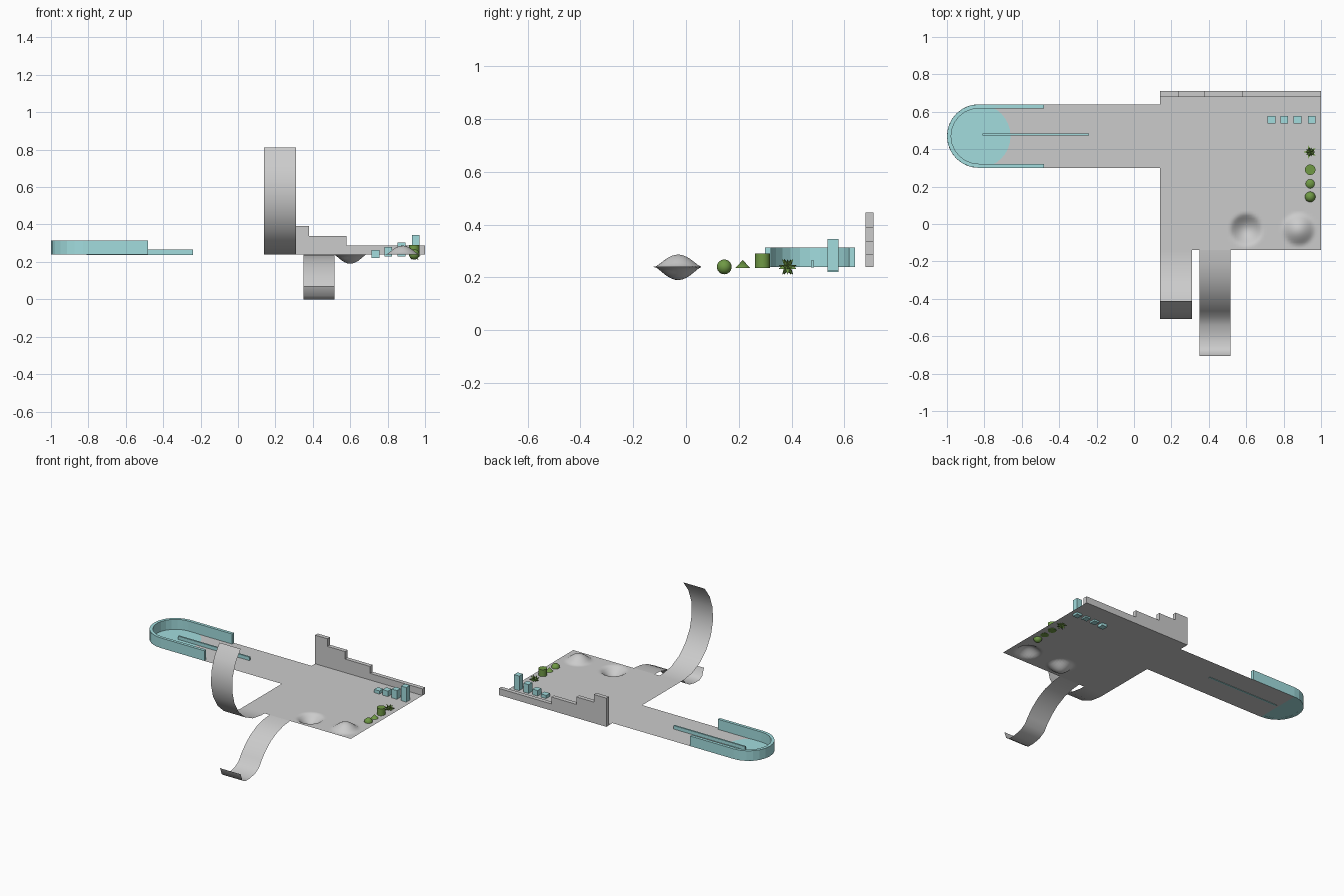
import bpy, bmesh, math
from mathutils import Vector

if "Cube" in bpy.data.objects:
    bpy.data.objects.remove(bpy.data.objects["Cube"])

FLOOR = 0.24


def material(name, color):
    m = bpy.data.materials.new(name)
    m.diffuse_color = color
    m.use_nodes = True
    m.node_tree.nodes["Principled BSDF"].inputs["Base Color"].default_value = m.diffuse_color
    return m


TEAL = material("teal", (0.36, 0.72, 0.73, 1))
GREEN = material("green", (0.16, 0.32, 0.06, 1))


def finish(name, bm, mat=None, smooth=None):
    me = bpy.data.meshes.new(name)
    bm.to_mesh(me)
    bm.free()
    ob = bpy.data.objects.new(name, me)
    bpy.context.collection.objects.link(ob)
    if mat:
        me.materials.append(mat)
    if smooth:
        bpy.context.view_layer.objects.active = ob
        ob.select_set(True)
        bpy.ops.object.shade_smooth_by_angle(angle=math.radians(smooth))
        ob.select_set(False)
    return ob


def box(name, x0, x1, y0, y1, z0, z1, mat=None):
    bm = bmesh.new()
    bmesh.ops.create_cube(bm, size=1)
    for v in bm.verts:
        v.co = ((x0 + x1) / 2 + v.co.x * (x1 - x0),
                (y0 + y1) / 2 + v.co.y * (y1 - y0),
                (z0 + z1) / 2 + v.co.z * (z1 - z0))
    return finish(name, bm, mat)


def prism(name, pts, extrude, mat=None):
    """Solid made by extruding a closed outline."""
    bm = bmesh.new()
    f = bm.faces.new([bm.verts.new(p) for p in pts])
    r = bmesh.ops.extrude_face_region(bm, geom=[f])
    for v in r["geom"]:
        if isinstance(v, bmesh.types.BMVert):
            v.co += Vector(extrude)
    bmesh.ops.recalc_face_normals(bm, faces=bm.faces)
    return finish(name, bm, mat)


def ribbon(name, x0, x1, profile):
    """Single-sided strip following a (y, z) profile."""
    bm = bmesh.new()
    rows = [(bm.verts.new((x0, y, z)), bm.verts.new((x1, y, z))) for y, z in profile]
    for (a, b), (c, d) in zip(rows, rows[1:]):
        bm.faces.new((a, c, d, b))
    return finish(name, bm, None, 50)


# main floor with a pit and a hill pushed into the grid
bm = bmesh.new()
bmesh.ops.create_grid(bm, x_segments=60, y_segments=60, size=0.5)
for v in bm.verts:
    x, y, z = 0.57 + v.co.x * 0.86, 0.285 + v.co.y * 0.85, FLOOR
    for cx, h in ((0.60, -0.05), (0.88, 0.047)):
        t = math.hypot(x - cx, y + 0.03) / 0.088
        if t < 1:
            z += h * (1 - t * t) ** 1.4
    v.co = (x, y, z)
finish("main_floor", bm, None, 60)

# long arm of the floor
bm = bmesh.new()
bm.faces.new([bm.verts.new(p) for p in ((-0.83, 0.30, FLOOR), (0.14, 0.30, FLOOR),
                                        (0.14, 0.64, FLOOR), (-0.83, 0.64, FLOOR))])
finish("arm_floor", bm)

# upward ramp curling back over itself
R = 0.334
curl = [(-0.14, FLOOR)]
for i in range(9):
    a = math.radians(135 * i / 8)
    curl.append((-0.176 - R * math.sin(a), FLOOR + R * (1 - math.cos(a))))
ribbon("curl_ramp", 0.14, 0.31, curl)

# downward ramp with an upturned lip
ribbon("down_ramp", 0.35, 0.515,
       [(-0.14, 0.24), (-0.215, 0.233), (-0.29, 0.212), (-0.36, 0.177), (-0.42, 0.13),
        (-0.465, 0.08), (-0.495, 0.038), (-0.54, 0.012), (-0.60, 0.0), (-0.655, 0.0),
        (-0.685, 0.018), (-0.705, 0.07)])

# stepped back wall
steps = [(0.14, 0.24), (1, 0.24), (1, 0.288), (0.58, 0.288), (0.58, 0.338), (0.38, 0.338),
         (0.38, 0.392), (0.24, 0.392), (0.24, 0.447), (0.14, 0.447)]
prism("stepped_wall", [(x, 0.68, z) for x, z in steps], (0, 0.03, 0))

# U-shaped wall round the arm's end
CX, CY, SEG = -0.83, 0.47, 12


def u_line(r):
    arc = [(CX - r * math.sin(math.pi * i / SEG), CY + r * math.cos(math.pi * i / SEG), FLOOR)
           for i in range(SEG + 1)]
    return [(-0.48, CY + r, FLOOR)] + arc + [(-0.48, CY - r, FLOOR)]


prism("end_wall", u_line(0.17) + u_line(0.148)[::-1], (0, 0, 0.073), TEAL)

# round floor patch inside the wall
bm = bmesh.new()
bmesh.ops.create_circle(bm, cap_ends=True, segments=32, radius=0.17)
bmesh.ops.translate(bm, verts=bm.verts, vec=(CX, CY, FLOOR + 0.001))
finish("end_disc", bm, TEAL)

# thin centre rail
box("centre_rail", -0.81, -0.24, 0.473, 0.485, 0.237, 0.265, TEAL)

# row of growing blocks
for i, (x, z0, z1) in enumerate(((0.735, 0.22, 0.263), (0.803, 0.228, 0.28),
                                 (0.875, 0.23, 0.303), (0.95, 0.225, 0.345))):
    box(f"block_{i + 1}", x - 0.021, x + 0.021, 0.536, 0.578, z0, z1, TEAL)

# row of green shapes
GX = 0.942
bm = bmesh.new()
bmesh.ops.create_uvsphere(bm, u_segments=24, v_segments=12, radius=0.028)
bmesh.ops.translate(bm, verts=bm.verts, vec=(GX, 0.145, FLOOR))
finish("ball", bm, GREEN, 40)


def cone(name, y, r_top, z0, z1):
    bm = bmesh.new()
    bmesh.ops.create_cone(bm, cap_ends=True, segments=24, radius1=0.028, radius2=r_top,
                          depth=z1 - z0)
    bmesh.ops.translate(bm, verts=bm.verts, vec=(GX, y, (z0 + z1) / 2))
    finish(name, bm, GREEN, 40)


cone("cone", 0.215, 0, 0.236, 0.266)
cone("cylinder", 0.29, 0.028, 0.236, 0.29)

# spiky ball: every face of a small sphere pulled out to a point
bm = bmesh.new()
bmesh.ops.create_icosphere(bm, subdivisions=1, radius=0.017)
for f in list(bm.faces):
    r = bmesh.ops.poke(bm, faces=[f])
    for v in r["verts"]:
        v.co = v.co.normalized() * 0.037
bmesh.ops.translate(bm, verts=bm.verts, vec=(GX, 0.385, FLOOR))
finish("spiky_ball", bm, GREEN)
